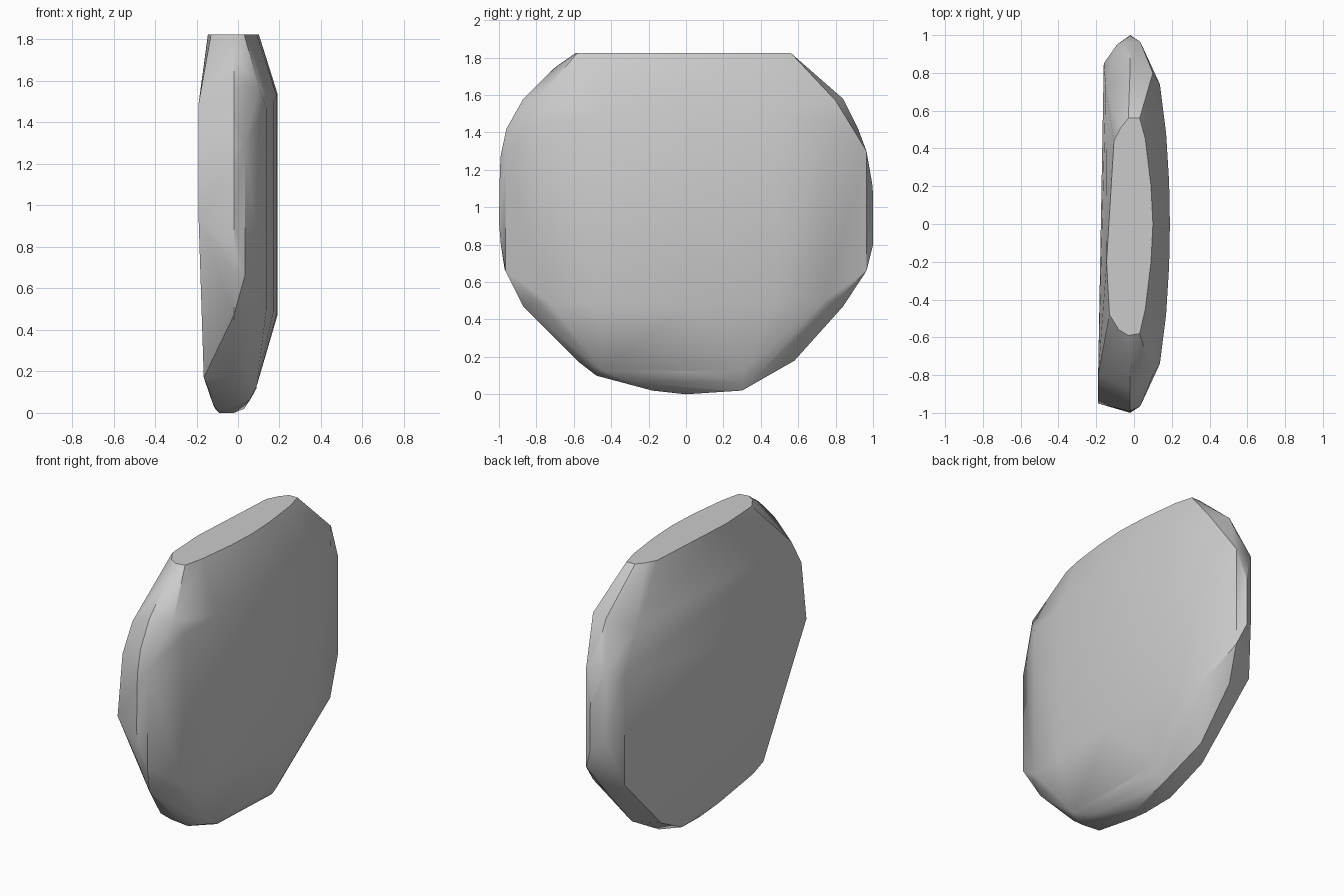
import bpy, bmesh, math

if "Cube" in bpy.data.objects:
    bpy.data.objects.remove(bpy.data.objects["Cube"])

# Flat top cap: (x, y) outline at one height
TOP_Z = 1.825
cap = [(.03, .56), (-.03, .56), (-.07, .51), (-.106, .44), (-.145, -.2), (-.13, -.48),
       (-.08, -.56), (-.03, -.59), (.03, -.58), (.06, -.45), (.09, -.2), (.10, 0),
       (.09, .2), (.06, .45)]

# Rim around the thin edge: (y, z) at x close to the centre
rim = [(.84, 1.58), (.92, 1.42), (.995, 1.13), (1, 1.07), (1, .8), (.93, .63), (.84, .47),
       (.58, .18), (.3, .02), (0, 0), (-.18, .02), (-.48, .1), (-.57, .17), (-.87, .47),
       (-.97, .67), (-.99, .8), (-1, .92), (-.995, 1.2), (-.99, 1.28), (-.96, 1.42),
       (-.87, 1.58), (-.71, 1.74)]

# Bowed broad face: (x, |y|, low z, high z), mirrored in y
broad = [(.19, 0, .47, 1.54), (.186, .22, .475, 1.53), (.17, .48, .485, 1.5),
         (.137, .74, .50, 1.47), (.1, .80, .50, 1.57), (.033, .965, .66, 1.3)]

# Chamfer below the broad face
lower = [(.09, -.45, .13), (.09, 0, .12), (.09, .31, .13), (.06, -.3, .065),
         (.06, .3, .065), (.03, .3, .02)]

# Flat back face and its worn corners
back = [(-.19, -.8, 1.49), (-.19, -.9, 1.32), (-.19, -.95, .94), (-.165, -.55, .17),
        (-.16, .85, .55), (-.16, .85, 1.25), (-.15, .72, 1.5), (-.14, .45, .15),
        (-.11, .2, .02), (-.12, -.16, .04), (-.09, 0, 0), (-.09, .95, .85),
        (-.09, .95, 1.3), (-.14, -.48, .11)]

points = [(x, y, TOP_Z) for x, y in cap]
points += [(-.02, y, z) for y, z in rim]
points += [(x, s * y, z) for x, y, lo, hi in broad for s in (-1, 1) for z in (lo, hi)]
points += lower + back

# Wrap the outlines in one convex faceted shell
bm = bmesh.new()
for p in points:
    bm.verts.new(p)
bmesh.ops.remove_doubles(bm, verts=bm.verts, dist=.002)
bmesh.ops.convex_hull(bm, input=bm.verts)
loose = [v for v in bm.verts if not v.link_faces]
bmesh.ops.delete(bm, geom=loose, context='VERTS')
bmesh.ops.dissolve_limit(bm, angle_limit=math.radians(1), verts=bm.verts, edges=bm.edges)
bmesh.ops.recalc_face_normals(bm, faces=bm.faces)

mesh = bpy.data.meshes.new("worn_slab")
bm.to_mesh(mesh)
bm.free()
slab = bpy.data.objects.new("worn_slab", mesh)
bpy.context.collection.objects.link(slab)

# Soft shading on shallow facets, crisp main edges
bpy.context.view_layer.objects.active = slab
slab.select_set(True)
bpy.ops.object.shade_smooth_by_angle(angle=math.radians(30))
